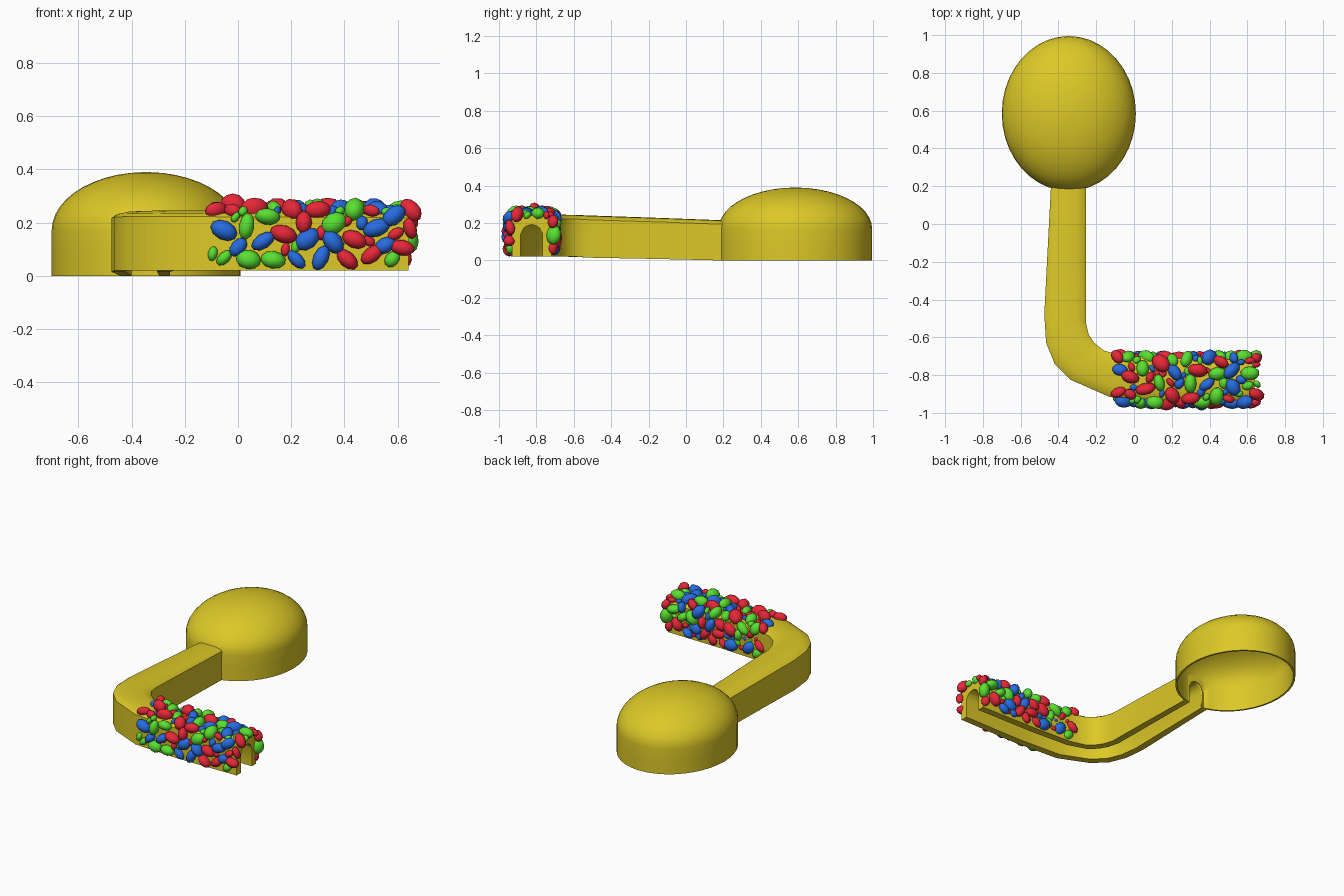
import bpy, bmesh, math, random
from mathutils import Vector, Matrix

if "Cube" in bpy.data.objects:
    bpy.data.objects.remove(bpy.data.objects["Cube"])

random.seed(7)


def material(name, rgb):
    m = bpy.data.materials.new(name)
    m.diffuse_color = (*rgb, 1)
    m.use_nodes = True
    m.node_tree.nodes["Principled BSDF"].inputs["Base Color"].default_value = m.diffuse_color
    return m


def make_object(name, bm, mat, angle=40):
    bmesh.ops.recalc_face_normals(bm, faces=bm.faces)
    me = bpy.data.meshes.new(name)
    bm.to_mesh(me)
    bm.free()
    ob = bpy.data.objects.new(name, me)
    bpy.context.collection.objects.link(ob)
    if mat:
        me.materials.append(mat)
    bpy.ops.object.select_all(action='DESELECT')
    ob.select_set(True)
    bpy.context.view_layer.objects.active = ob
    bpy.ops.object.shade_smooth_by_angle(angle=math.radians(angle))
    return ob


def loft(rings, caps=True):
    bm = bmesh.new()
    vs = [[bm.verts.new(p) for p in r] for r in rings]
    n = len(rings[0])
    for a, b in zip(vs, vs[1:]):
        for i in range(n):
            j = (i + 1) % n
            bm.faces.new((a[i], a[j], b[j], b[i]))
    if caps:
        bm.faces.new(vs[0])
        bm.faces.new(vs[-1])
    return bm


gold = material("gold", (0.72, 0.58, 0.02))

# Bowl: upright oval wall, elliptical crown, open underneath
CX, CY, RX, RY, N = -0.345, 0.585, 0.355, 0.41, 40


def bowl_rings(inset):
    prof = [(1, 0), (1, 0.09)]
    prof += [(math.cos(a), 0.17 + (0.22 - inset) * math.sin(a))
             for a in [math.radians(k * 8) for k in range(11)] + [math.radians(88.5)]]
    return [[(CX + (RX - inset) * r * math.cos(2 * math.pi * i / N),
              CY + (RY - inset) * r * math.sin(2 * math.pi * i / N), z)
             for i in range(N)] for r, z in prof]


bowl = make_object("bowl", loft(bowl_rings(0)[::-1] + bowl_rings(0.012)), gold)
# join outer and inner rims so the shell is closed
bm = bmesh.new()
outer, inner = bowl_rings(0), bowl_rings(0.012)
rows = [[bm.verts.new(p) for p in r] for r in outer[::-1] + inner]
for a, b in zip(rows, rows[1:]):
    for i in range(N):
        bm.faces.new((a[i], a[(i + 1) % N], b[(i + 1) % N], b[i]))
bm.faces.new(rows[0])
bm.faces.new(rows[-1])
bmesh.ops.recalc_face_normals(bm, faces=bm.faces)
bm.to_mesh(bowl.data)
bm.free()
bpy.ops.object.shade_smooth_by_angle(angle=math.radians(40))

# Arched opening through the bowl wall where the stem channel enters
arch = [(0.22, 0), (0.22, 0.55), (0.3, 0.7), (0.4, 0.76), (0.5, 0.78),
        (0.6, 0.76), (0.7, 0.7), (0.78, 0.55), (0.78, 0)]
door = [[(-0.44 + 0.185 * u, y, 0.215 * w if w else -0.05) for u, w in arch]
        for y in (0.1, 0.26)]
cutter = make_object("opening_cutter", loft(door), None)
cutter.hide_render = True
cutter.hide_viewport = True
mod = bowl.modifiers.new("opening", 'BOOLEAN')
mod.operation = 'DIFFERENCE'
mod.solver = 'EXACT'
mod.object = cutter

# Stem: inverted U section swept round the elbow (outer xy, inner xy, bottom, top)
stations = [
    (-0.44, 0.195, -0.255, 0.195, 0.0, 0.215),
    (-0.458, -0.15, -0.255, -0.15, 0.008, 0.228),
    (-0.475, -0.48, -0.255, -0.52, 0.015, 0.24),
    (-0.465, -0.63, -0.24, -0.585, 0.02, 0.244),
    (-0.42, -0.74, -0.21, -0.63, 0.02, 0.245),
    (-0.335, -0.825, -0.16, -0.67, 0.02, 0.245),
    (-0.13, -0.915, -0.06, -0.697, 0.02, 0.245),
    (0.2, -0.935, 0.2, -0.712, 0.02, 0.243),
    (0.64, -0.93, 0.64, -0.72, 0.02, 0.24)]
section = [(0, 0), (0, 0.9), (0.07, 0.95), (0.25, 0.99), (0.5, 1), (0.75, 0.99),
           (0.93, 0.95), (1, 0.9), (1, 0)] + arch[::-1]
rings = [[(ox + (ix - ox) * u, oy + (iy - oy) * u, b + (t - b) * w)
          for u, w in section] for ox, oy, ix, iy, b, t in stations]
make_object("stem", loft(rings), gold, 35)

# Pebbles: large ones first, smaller ones filling the gaps, thinning to the left
WALL, TOP = 0.165, 0.21


def surface_point(x, s):
    shift = 0.02 * max(0, -x) / 0.1
    if s < WALL:
        f = max(0, s / WALL - 0.75) * 2
        return Vector((x, -0.932 + shift, 0.06 + s)), Vector((0, -1, f))
    if s < WALL + TOP:
        d = (s - WALL) / TOP
        y = -0.93 + shift + d * TOP
        return Vector((x, y, 0.238)), Vector((0, (d - 0.5) * 1.3, 1))
    e = WALL * 2 + TOP - s
    f = max(0, e / WALL - 0.75) * 2
    return Vector((x, -0.718 + shift, 0.06 + e)), Vector((0, 1, f))


pebbles = [(Vector((-0.02, -0.81, 0.255)), Vector((0, 0, 1)), 0.05, 0)]
TRIES = 6000
for k in range(TRIES):
    size = 0.056 - 0.036 * (k / TRIES) ** 0.4
    x = random.uniform(-0.1, 0.65)
    if random.random() > (x + 0.1) / 0.4:
        continue
    p, n = surface_point(x, random.uniform(0, WALL * 2 + TOP))
    if x > 0.62:
        n = n.normalized() + Vector((0.8, 0, 0))
    if all((p - q).length > 0.66 * (size + r) for q, _, r, _ in pebbles):
        pebbles.append((p, n.normalized(), size, random.randrange(3)))

colours = [("red", (0.8, 0.02, 0.04)), ("green", (0.1, 0.75, 0.03)),
           ("blue", (0.02, 0.15, 0.75))]
for c, (name, rgb) in enumerate(colours):
    bm = bmesh.new()
    for p, n, r, col in pebbles:
        if col != c:
            continue
        rot = n.to_track_quat('Z', 'Y').to_matrix().to_4x4()
        spin = Matrix.Rotation(random.uniform(0, math.pi), 4, 'Z')
        scale = Matrix.Diagonal((r, r * random.uniform(0.55, 0.8),
                                 r * random.uniform(0.6, 0.85), 1))
        bmesh.ops.create_icosphere(
            bm, subdivisions=2, radius=1,
            matrix=Matrix.Translation(p + n * r * 0.25) @ rot @ spin @ scale)
    make_object(name + "_pebbles", bm, material(name, rgb), 60)
